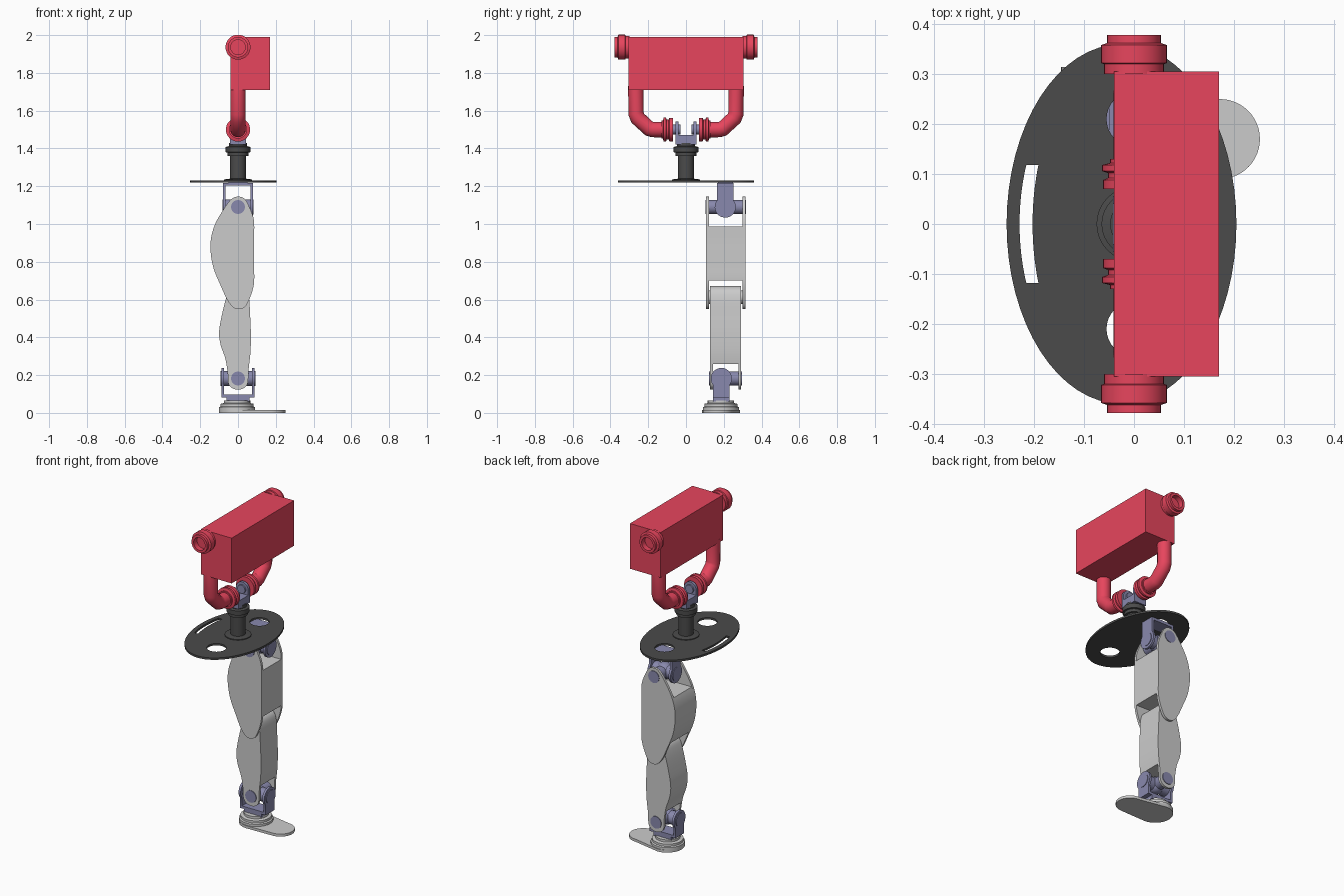
import bpy, bmesh
from math import sin, cos, pi, radians
from mathutils import Matrix, Vector

if "Cube" in bpy.data.objects:
    bpy.data.objects.remove(bpy.data.objects["Cube"])


def material(name, rgb):
    m = bpy.data.materials.new(name)
    m.diffuse_color = (*rgb, 1)
    m.use_nodes = True
    m.node_tree.nodes["Principled BSDF"].inputs["Base Color"].default_value = m.diffuse_color
    return m


RED = material("red", (0.8, 0.06, 0.11))
DARK = material("dark", (0.07, 0.07, 0.07))
VIOLET = material("violet_grey", (0.25, 0.25, 0.42))
PLANES = {  # local outline plane -> world plane
    "XY": Matrix.Identity(4),
    "XZ": Matrix(((1, 0, 0, 0), (0, 0, -1, 0), (0, 1, 0, 0), (0, 0, 0, 1))),
    "YZ": Matrix(((0, 0, 1, 0), (1, 0, 0, 0), (0, 1, 0, 0), (0, 0, 0, 1))),
}
AXES = {"Z": "XY", "Y": "XZ", "X": "YZ"}


def finish(name, bm, mat=None, angle=35):
    bmesh.ops.remove_doubles(bm, verts=bm.verts, dist=1e-5)
    bmesh.ops.recalc_face_normals(bm, faces=bm.faces)
    me = bpy.data.meshes.new(name)
    bm.to_mesh(me)
    bm.free()
    ob = bpy.data.objects.new(name, me)
    bpy.context.collection.objects.link(ob)
    if mat:
        me.materials.append(mat)
    bpy.ops.object.select_all(action="DESELECT")
    ob.select_set(True)
    bpy.context.view_layer.objects.active = ob
    bpy.ops.object.shade_smooth_by_angle(angle=radians(angle))
    return ob


def box(name, lo, hi, mat=None):
    bm = bmesh.new()
    bmesh.ops.create_cube(bm, size=1)
    for v in bm.verts:
        v.co = [(a + b) / 2 + c * (b - a) for a, b, c in zip(lo, hi, v.co)]
    return finish(name, bm, mat)


def lathe(name, profile, loc, axis="Z", mat=None, seg=32):
    bm = bmesh.new()
    vs = [bm.verts.new((r, 0, h)) for r, h in profile]
    es = [bm.edges.new(p) for p in zip(vs, vs[1:])]
    bmesh.ops.spin(bm, geom=vs + es, cent=(0, 0, 0), axis=(0, 0, 1), angle=2 * pi, steps=seg)
    m = PLANES[AXES[axis]]
    if axis == "Y":
        m = m @ Matrix.Scale(-1, 4, (0, 0, 1))
    bm.transform(Matrix.Translation(loc) @ m)
    return finish(name, bm, mat)


def rod(name, r, a, b, loc, axis, mat=None):
    return lathe(name, [(0, a), (r, a), (r, b), (0, b)], loc, axis, mat)


def curve_mesh(name, loops, mat, m=Matrix.Identity(4), dims="2D", **kw):
    cu = bpy.data.curves.new(name, "CURVE")
    cu.dimensions = dims
    for k, v in kw.items():
        setattr(cu, k, v)
    for pts in loops:
        sp = cu.splines.new("POLY")
        sp.points.add(len(pts) - 1)
        for p, co in zip(sp.points, pts):
            p.co = (*co, 0, 1) if len(co) == 2 else (*co, 1)
        sp.use_cyclic_u = dims == "2D"
    tmp = bpy.data.objects.new("tmp", cu)
    bpy.context.collection.objects.link(tmp)
    me = bpy.data.meshes.new_from_object(tmp.evaluated_get(bpy.context.evaluated_depsgraph_get()))
    bm = bmesh.new()
    bm.from_mesh(me)
    bpy.data.objects.remove(tmp)
    bpy.data.meshes.remove(me)
    bm.transform(m)
    return finish(name, bm, mat)


def slab(name, loops, plane, a, b, mat=None):
    off = Vector({"XY": (0, 0, 1), "XZ": (0, 1, 0), "YZ": (1, 0, 0)}[plane]) * (a + b) / 2
    return curve_mesh(name, loops, mat, Matrix.Translation(off) @ PLANES[plane],
                      fill_mode="BOTH", extrude=abs(b - a) / 2)


def arc(cx, cy, rx, ry, a0, a1, n=24):
    ts = [radians(a0 + (a1 - a0) * i / n) for i in range(n + 1)]
    return [(cx + rx * cos(t), cy + ry * sin(t)) for t in ts]


def circle(cx, cy, r, n=32):
    return arc(cx, cy, r, r, 0, 360, n)[:-1]


def smooth_loop(pts, n=6):
    out, k = [], len(pts)
    for i in range(k):
        p0, p1, p2, p3 = (Vector(pts[(i + j) % k]) for j in (-1, 0, 1, 2))
        for s in range(n):
            t = s / n
            out.append(tuple(0.5 * (2 * p1 + (p2 - p0) * t + (2 * p0 - 5 * p1 + 4 * p2 - p3) * t * t
                                    + (3 * p1 - p0 - 3 * p2 + p3) * t ** 3)))
    return out


# torso block (soft shaded) with shoulder sockets
torso = box("torso", (-0.04, -0.305, 1.71), (0.17, 0.305, 1.99), RED)
torso.data.shade_smooth()
socket = [(0, .30), (.06, .30), (.06, .32), (.066, .322), (.066, .358), (.054, .362),
          (.054, .378), (.039, .378), (.039, .345), (0, .345)]
collar = [(0, .13), (.048, .13), (.048, .122), (.064, .118), (.064, .106), (.052, .102),
          (.052, .092), (.062, .088), (.062, .070), (0, .070)]
for s, side in ((-1, "front"), (1, "back")):
    lathe(side + "_shoulder_socket", [(r, s * h) for r, h in socket], (0, 0, 1.936), "Y", RED)
    # bent waist tubes and their end collars
    path = [(.265, 1.73), (.265, 1.585), (.255, 1.56), (.195, 1.505), (.175, 1.5), (.10, 1.5)]
    curve_mesh(side + "_waist_tube", [[(0, s * y, z) for y, z in path]], RED, dims="3D",
               bevel_depth=0.041, bevel_resolution=6, use_fill_caps=True)
    lathe(side + "_waist_collar", [(r, s * h) for r, h in collar], (0, 0, 1.5), "Y", RED)
    # waist joint ears
    ear = arc(0, 1.5, .042, .042, 180, 0) + [(.042, 1.43), (-.042, 1.43)]
    slab(side + "_waist_ear", [ear], "XZ", s * .04, s * .056, VIOLET)
    rod(side + "_waist_pin", .026, s * .03, s * .085, (0, 0, 1.5), "Y", VIOLET)
box("waist_yoke", (-.042, -.056, 1.42), (.042, .056, 1.47), VIOLET)

# spine post
lathe("spine_post", [(0, 1.225), (.075, 1.225), (.075, 1.236), (.042, 1.24), (.042, 1.36), (.055, 1.36),
                     (.055, 1.378), (.065, 1.38), (.065, 1.408), (.048, 1.412), (.048, 1.43), (0, 1.43)],
      (0, 0, 0), "Z", DARK)

# oval pelvis plate with two round holes and a curved slot
slot = arc(-.025, 0, .204, .33, 159, 201) + arc(-.025, 0, .178, .33, 201, 159)
slab("pelvis_plate", [arc(-.025, 0, .23, .36, 0, 360, 64)[:-1], circle(0, .21, .055),
                      circle(0, -.21, .055), slot], "XY", 1.219, 1.231, DARK)


# universal joint: fork, bridge, crossing pins
def joint(name, y, z, up, reach, half, y0, y1):
    fork = [(y + a, z + up * b) for a, b in arc(0, 0, .056, .056, 140, 400)]
    fork += [(y + .043, z + up * reach), (y - .043, z + up * reach)]
    for s, side in ((-1, "left"), (1, "right")):
        slab(f"{name}_{side}_fork", [fork], "YZ", s * (half - .014), s * half, VIOLET)
    e = sorted((z + up * (reach - .015), z + up * reach))
    box(name + "_bridge", (-half, y - .043, e[0]), (half, y + .043, e[1]), VIOLET)
    rod(name + "_cross_pin", .04, -half - .004, half + .004, (0, y, z), "X", VIOLET)
    rod(name + "_long_pin", .037, y0, y1, (0, 0, z), "Y", VIOLET)
    lathe(name + "_hub", [(.05 * sin(i * pi / 12), -.05 * cos(i * pi / 12)) for i in range(13)],
          (0, y, z), "Z", VIOLET)


joint("hip", .208, 1.09, 1, .128, .079, .103, .317)
joint("ankle", .187, .182, -1, .10, .088, .123, .296)
box("hip_mount", (-.05, .17, 1.205), (.05, .25, 1.222), VIOLET)


# leg segment: two full side plates and a shorter solid core
def segment(name, outline, holes, y0, y1, t, z0, z1):
    slab(name + "_front_plate", [outline] + holes, "XZ", y0, y0 + t)
    slab(name + "_back_plate", [outline] + holes, "XZ", y1 - t, y1)
    core = [(x, min(max(z, z0), z1)) for x, z in outline if z0 - .012 < z < z1 + .012]
    slab(name + "_core", [core], "XZ", y0 + t, y1 - t)


thigh = smooth_loop([(0, 1.145), (-.035, 1.132), (-.075, 1.08), (-.125, .99), (-.146, .89), (-.132, .775),
                     (-.09, .67), (-.055, .595), (-.02, .555), (.02, .552), (.05, .58), (.083, .675),
                     (.085, .79), (.085, .91), (.084, 1.02), (.06, 1.09), (.035, 1.133)])
segment("thigh", thigh, [circle(0, 1.09, .037)], .107, .314, .015, .70, .988)

shin = smooth_loop([(0, .672), (-.04, .655), (-.062, .61), (-.085, .52), (-.1, .43), (-.092, .36),
                    (-.068, .29), (-.055, .215), (-.052, .16), (-.033, .132), (0, .123), (.033, .132),
                    (.052, .16), (.056, .23), (.066, .32), (.068, .42), (.064, .52), (.058, .61), (.04, .655)])
segment("shin", shin, [circle(0, .182, .037)], .127, .292, .015, .26, .672)
rod("knee_pin", .035, .109, .312, (0, 0, .612), "Y")

# foot: sole, stepped base and ankle block
sole = arc(0, .185, .1, .1, 93, 267) + arc(.172, .17, .08, .08, -88, 90)
slab("foot_sole", [sole], "XY", 0, .016)
lathe("foot_base", [(0, .01), (.096, .01), (.096, .03), (.088, .034), (.088, .048), (.07, .052),
                    (.07, .066), (0, .066)], (-.005, .185, 0))
box("ankle_block", (-.06, .144, .06), (.06, .23, .085), VIOLET)
